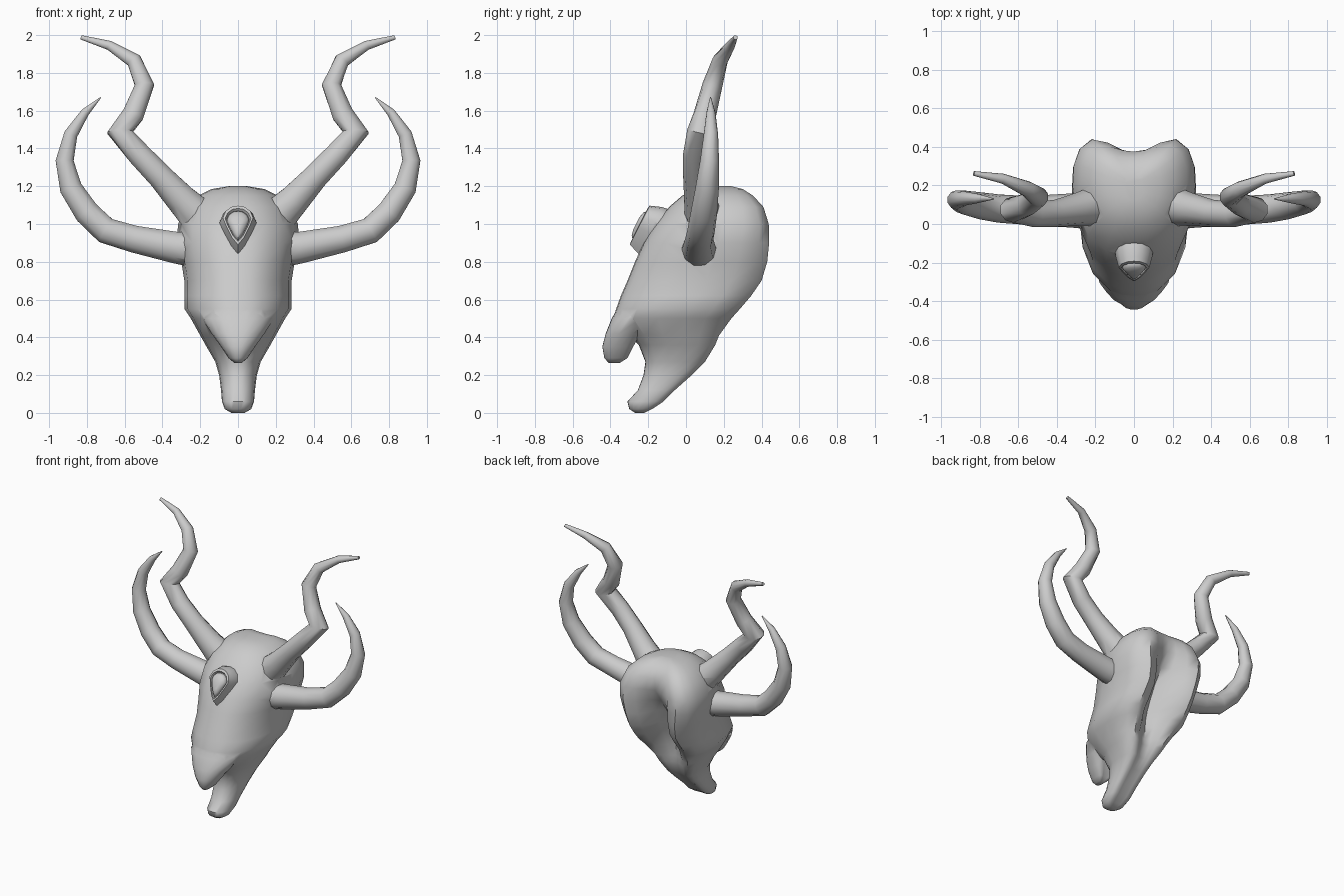
import bpy, bmesh, math
from mathutils import Vector

if "Cube" in bpy.data.objects:
    bpy.data.objects.remove(bpy.data.objects["Cube"])


def skin(name, rings):
    """Closed surface through rings of equal point count."""
    bm = bmesh.new()
    vs = [[bm.verts.new(p) for p in r] for r in rings]
    n = len(rings[0])
    for a, b in zip(vs, vs[1:]):
        for i in range(n):
            j = (i + 1) % n
            bm.faces.new((a[i], a[j], b[j], b[i]))
    bm.faces.new(vs[0])
    bm.faces.new(vs[-1])
    bmesh.ops.recalc_face_normals(bm, faces=bm.faces)
    me = bpy.data.meshes.new(name)
    bm.to_mesh(me)
    bm.free()
    ob = bpy.data.objects.new(name, me)
    bpy.context.collection.objects.link(ob)
    return ob


# half outline of a horizontal slice: (share of half width, share of depth, groove share)
HALF = [(0, 0, 0), (.22, .008, 0), (.45, .045, 0), (.75, .17, 0), (.94, .38, 0), (1, .6, 0),
        (.98, .78, 0), (.88, .92, 0), (.68, 1, 0), (.42, .98, .1), (.2, .97, .7), (0, .97, 1)]


def slices(rows):
    rings = []
    for z, yf, yb, w, g in rows:
        half = [(w * a, yf + (yb - yf) * b - g * c, z) for a, b, c in HALF]
        rings.append(half + [(-x, y, z) for x, y, z in half[-2:0:-1]])
    return rings


def tube(name, pts, side, n=10):
    """Tapered horn along (x, y, z, radius) points."""
    P = [Vector((side * p[0], p[1], p[2])) for p in pts]
    rings = []
    for i, p in enumerate(P):
        if 0 < i < len(P) - 1:
            t = (P[i + 1] - p).normalized() + (p - P[i - 1]).normalized()
        else:
            t = P[min(i + 1, len(P) - 1)] - P[max(i - 1, 0)]
        t.normalize()
        u = (Vector((0, 1, 0)) - t * t.y).normalized()
        v = t.cross(u)
        rings.append([p + pts[i][3] * (u * math.cos(k * math.tau / n) + v * math.sin(k * math.tau / n))
                      for k in range(n)])
    return skin(name, rings)


# skull and lower jaw: z, front y, back y, half width, rear groove depth
skull = skin("skull", slices([
    (0, -.27, -.22, .035, 0), (.02, -.3, -.18, .07, 0), (.06, -.31, -.12, .085, 0),
    (.12, -.255, -.06, .09, 0), (.2, -.225, .03, .1, 0), (.27, -.215, .1, .12, .01),
    (.36, -.25, .155, .172, .03), (.41, -.3, .175, .2, .05), (.5, -.385, .24, .25, .1),
    (.55, -.37, .285, .283, .14), (.62, -.345, .345, .284, .18), (.7, -.31, .4, .284, .2),
    (.8, -.27, .43, .3, .18), (.9, -.225, .44, .322, .12), (1.0, -.165, .438, .318, .05),
    (1.09, -.09, .41, .275, .02), (1.15, -.02, .355, .21, 0), (1.185, .05, .3, .14, 0),
    (1.2, .12, .24, .05, 0)]))

# overhanging upper snout
snout = skin("upper_snout", slices([
    (.265, -.41, -.35, .02, 0), (.29, -.432, -.31, .05, 0), (.35, -.443, -.28, .09, 0),
    (.42, -.425, -.24, .14, 0), (.5, -.393, -.16, .19, 0), (.62, -.325, -.1, .15, 0)]))

# raised teardrop socket and its stone on the forehead
drop = [(0, -.115), (.03, -.075), (.06, -.01), (.08, .045), (.065, .085), (.035, .11), (0, .117)]
drop += [(-u, v) for u, v in drop[-2:0:-1]]
normal, up = Vector((0, -.89, .45)), Vector((0, .45, .89))
centre = Vector((0, -.19, .965))


def drops(steps):
    return [[centre + Vector((s * u, 0, 0)) + up * (s * v) + normal * d for u, v in drop] for s, d in steps]


socket = skin("forehead_socket", drops([(1.3, -.09), (1.2, 0), (1.07, .04), (1, .062), (.85, .065), (.78, .05)]))
stone = skin("forehead_stone", drops([(.74, .03), (.74, .06), (.6, .075), (.3, .083)]))

# two pairs of horns
UPPER = [(.17, .1, 1.0, .11), (.3, .075, 1.13, .085), (.41, .055, 1.25, .07), (.52, .05, 1.365, .066),
         (.625, .075, 1.485, .07), (.555, .1, 1.58, .06), (.495, .14, 1.735, .053),
         (.55, .18, 1.865, .042), (.68, .235, 1.945, .026), (.83, .262, 1.988, .012)]
LOWER = [(.2, .07, .86, .1), (.33, .07, .875, .088), (.55, .07, .92, .075), (.7, .08, .965, .073),
         (.8, .095, 1.06, .07), (.885, .112, 1.19, .062), (.918, .125, 1.335, .05),
         (.885, .132, 1.475, .038), (.81, .132, 1.59, .024), (.727, .13, 1.67, .003)]
parts = [snout, socket]
for side, word in ((-1, "left"), (1, "right")):
    parts.append(tube("upper_horn_" + word, UPPER, side))
    parts.append(tube("lower_horn_" + word, LOWER, side))

# fuse the parts into one carved piece
bpy.context.view_layer.objects.active = skull
for p in parts:
    m = skull.modifiers.new("fuse", 'BOOLEAN')
    m.operation, m.solver, m.object = 'UNION', 'EXACT', p
    bpy.ops.object.modifier_apply(modifier=m.name)
    bpy.data.objects.remove(p)
skull.name = "horned_skull"

# smooth shading
for ob in (skull, stone):
    ob.select_set(True)
bpy.context.view_layer.objects.active = skull
bpy.ops.object.shade_smooth_by_angle(angle=math.radians(50))
